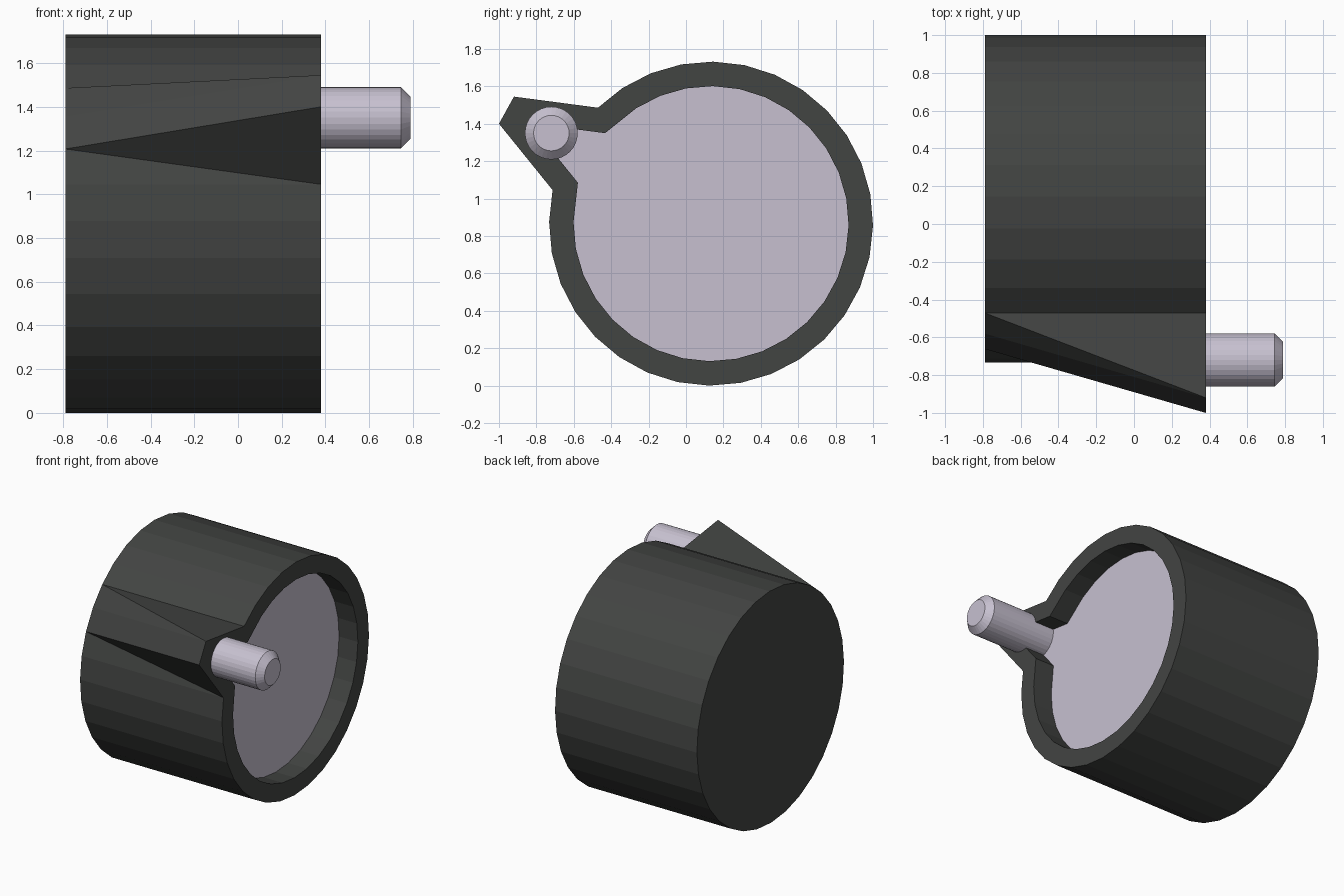
import bpy, bmesh, math

if "Cube" in bpy.data.objects:
    bpy.data.objects.remove(bpy.data.objects["Cube"])

SIDES, R, CY, CZ = 32, 0.866, 0.134, 0.866
X_BACK, X_FRONT, RIM, DEPTH = -0.79, 0.38, 0.13, 0.155


def material(name, color):
    m = bpy.data.materials.new(name)
    m.diffuse_color = color
    m.use_nodes = True
    m.node_tree.nodes["Principled BSDF"].inputs["Base Color"].default_value = m.diffuse_color
    return m


dark = material("dark_grey", (0.055, 0.058, 0.055, 1))
pale = material("pale_lavender", (0.57, 0.53, 0.63, 1))


def finish(bm, name, mats):
    bmesh.ops.recalc_face_normals(bm, faces=bm.faces[:])
    mesh = bpy.data.meshes.new(name)
    bm.to_mesh(mesh)
    bm.free()
    for m in mats:
        mesh.materials.append(m)
    obj = bpy.data.objects.new(name, mesh)
    bpy.context.collection.objects.link(obj)
    return obj


# Drum: a 32-sided cylinder along x, two front rim points pulled out as a lug
bm = bmesh.new()
lug = {13: (-0.92, 1.545), 14: (-1.0, 1.40)}
back, front = [], []
for i in range(SIDES):
    a = math.tau * i / SIDES - math.radians(0.7)
    y, z = CY + R * math.cos(a), CZ + R * math.sin(a)
    back.append(bm.verts.new((X_BACK, y, z)))
    front.append(bm.verts.new((X_FRONT, *lug.get(i, (y, z)))))
for i in range(SIDES):
    j = (i + 1) % SIDES
    if i in (12, 14):  # twisted lug flanks are split along one diagonal
        bm.faces.new((back[i], back[j], front[j]))
        bm.faces.new((back[i], front[j], front[i]))
    else:
        bm.faces.new((back[i], back[j], front[j], front[i]))
bm.faces.new(back[::-1])
cap = bm.faces.new(front)
bmesh.ops.recalc_face_normals(bm, faces=bm.faces[:])

# Recess: inset the front cap for the rim, then push it inward as a pale floor
bmesh.ops.inset_region(bm, faces=[cap], thickness=RIM, use_even_offset=True)
floor = bmesh.ops.extrude_discrete_faces(bm, faces=[cap])["faces"][0]
for v in floor.verts:
    v.co.x -= DEPTH
floor.material_index = 1
finish(bm, "drum", [dark, pale])

# Peg: rounded pin with a chamfered tip standing on the recess floor
bm = bmesh.new()
rings = []
for x, r in ((X_FRONT - DEPTH, 0.141), (0.745, 0.141), (0.79, 0.095)):
    rings.append([bm.verts.new((x, -0.72 + r * math.cos(math.tau * i / 32),
                                1.35 + r * math.sin(math.tau * i / 32)))
                  for i in range(32)])
for lo, hi in zip(rings, rings[1:]):
    for i in range(32):
        j = (i + 1) % 32
        bm.faces.new((lo[i], lo[j], hi[j], hi[i]))
bm.faces.new(rings[0][::-1])
bm.faces.new(rings[-1])
finish(bm, "peg", [pale])
